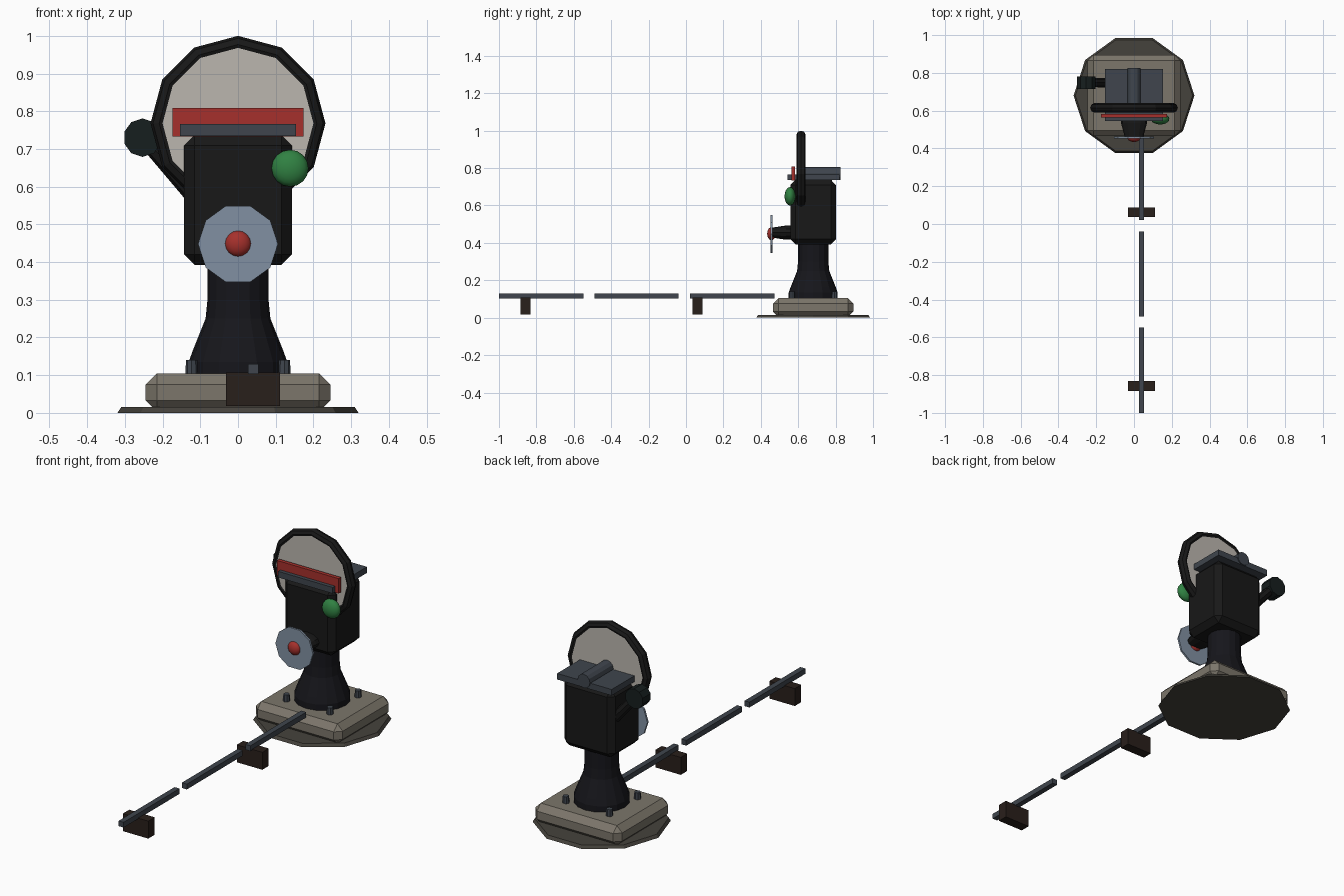
import bpy, bmesh, math
from mathutils import Vector, Matrix

if "Cube" in bpy.data.objects:
    bpy.data.objects.remove(bpy.data.objects["Cube"])

CY = 0.68  # centre line of the stand in y


def mat(name, r, g, b):
    m = bpy.data.materials.new(name)
    m.diffuse_color = (r, g, b, 1)
    m.use_nodes = True
    m.node_tree.nodes["Principled BSDF"].inputs["Base Color"].default_value = m.diffuse_color
    return m


IRON = mat("black_iron", 0.009, 0.009, 0.009)
POST = mat("dark_iron", 0.008, 0.008, 0.011)
STEEL = mat("steel", 0.05, 0.06, 0.075)
STONE = mat("stone", 0.2, 0.18, 0.145)
EARTH = mat("gravel", 0.06, 0.055, 0.045)
WOOD = mat("timber", 0.022, 0.014, 0.011)
WHITE = mat("white_paint", 0.5, 0.47, 0.43)
RED = mat("red_paint", 0.38, 0.03, 0.025)
GREEN = mat("green_glass", 0.03, 0.22, 0.055)
GLASS = mat("blue_glass", 0.22, 0.28, 0.36)
KNOB = mat("grip", 0.008, 0.013, 0.013)


def finish(name, bm, material):
    bmesh.ops.recalc_face_normals(bm, faces=bm.faces[:])
    me = bpy.data.meshes.new(name)
    bm.to_mesh(me)
    bm.free()
    me.materials.append(material)
    ob = bpy.data.objects.new(name, me)
    bpy.context.collection.objects.link(ob)
    return ob


def box(name, lo, hi, material, bevel=0):
    lo, hi = Vector(lo), Vector(hi)
    bm = bmesh.new()
    bmesh.ops.create_cube(bm, size=1, matrix=Matrix.Translation((lo + hi) / 2)
                          @ Matrix.Diagonal((*(hi - lo), 1)))
    if bevel:
        bmesh.ops.bevel(bm, geom=bm.edges[:], offset=bevel, segments=1,
                        affect='EDGES', profile=0.5)
    return finish(name, bm, material)


def rod(name, a, b, r1, r2, sides, material, turn=0, squash=1):
    """Cone or cylinder from a to b; turn spins its polygon."""
    a, b = Vector(a), Vector(b)
    rot = (b - a).to_track_quat('Z', 'Y').to_matrix().to_4x4()
    bm = bmesh.new()
    bmesh.ops.create_cone(bm, cap_ends=True, segments=sides, radius1=r1, radius2=r2,
                          depth=(b - a).length,
                          matrix=rot @ Matrix.Rotation(turn, 4, 'Z'))
    bmesh.ops.scale(bm, vec=(1, 1, squash), verts=bm.verts)
    bmesh.ops.translate(bm, vec=(a + b) / 2, verts=bm.verts)
    return finish(name, bm, material)


def ball(name, centre, radii, material):
    bm = bmesh.new()
    bmesh.ops.create_uvsphere(bm, u_segments=16, v_segments=10, radius=1,
                              matrix=Matrix.Translation(centre)
                              @ Matrix.Diagonal((*radii, 1))
                              @ Matrix.Rotation(math.pi / 2, 4, 'X'))
    ob = finish(name, bm, material)
    ob.data.shade_smooth()
    return ob


def lathe(name, profile, sides, material):
    bm = bmesh.new()
    rings = [[bm.verts.new((r * math.cos(2 * math.pi * i / sides),
                            CY + r * math.sin(2 * math.pi * i / sides), z))
              for i in range(sides)] for r, z in profile]
    for low, up in zip(rings, rings[1:]):
        for i in range(sides):
            j = (i + 1) % sides
            bm.faces.new((low[i], low[j], up[j], up[i]))
    bm.faces.new(rings[0])
    bm.faces.new(rings[-1])
    return finish(name, bm, material)


# Ground pad, stone block and bolts
rod("ground_pad", (0, CY, 0), (0, CY, 0.015), 0.32, 0.31, 10, EARTH, math.pi / 2)
box("stone_base", (-0.245, CY - 0.215, 0.003), (0.245, CY + 0.215, 0.105), STONE, 0.03)
for sx in (-1, 1):
    for sy in (-1, 1):
        x, y = sx * 0.123, CY + sy * 0.113
        rod("base_bolt", (x, y, 0.09), (x, y, 0.14), 0.017, 0.015, 8, STEEL)

# Flared pedestal
lathe("pedestal", [(0.131, 0.1), (0.131, 0.135), (0.12, 0.165), (0.086, 0.25),
                   (0.081, 0.3), (0.081, 0.4)], 16, POST)

# Mechanism housing with top plate and spindle
box("housing", (-0.143, CY - 0.122, 0.392), (0.143, CY + 0.122, 0.737), IRON, 0.028)
box("top_plate", (-0.154, 0.544, 0.735), (0.154, 0.82, 0.766), STEEL)
rod("top_spindle", (0, 0.6, 0.77), (0, 0.825, 0.77), 0.035, 0.035, 12, STEEL)

# Signal disc with rim and red bar
rod("signal_face", (0, 0.594, 0.77), (0, 0.636, 0.77), 0.204, 0.204, 12, WHITE, math.pi / 2)
bm = bmesh.new()
N, M = 12, 8
ring = []
for i in range(N):
    a = 2 * math.pi * i / N
    loop = []
    for k in range(M):
        t = 2 * math.pi * k / M
        r = 0.209 + 0.023 * math.cos(t)
        loop.append(bm.verts.new((r * math.cos(a), 0.615 + 0.025 * math.sin(t),
                                  0.768 + r * math.sin(a))))
    ring.append(loop)
for i in range(N):
    for k in range(M):
        p, q, l = ring[i], ring[(i + 1) % N], (k + 1) % M
        bm.faces.new((p[k], q[k], q[l], p[l]))
finish("signal_rim", bm, IRON)
box("signal_bar", (-0.174, 0.563, 0.733), (0.174, 0.582, 0.809), RED)

# Lamp snout, lens and coloured glasses
rod("lamp_snout", (0, 0.57, 0.455), (0, 0.535, 0.455), 0.069, 0.069, 12, IRON, 0, 0.55)
rod("lamp_snout_tip", (0, 0.535, 0.455), (0, 0.458, 0.455), 0.069, 0.048, 12, IRON, 0, 0.55)
rod("lens_disc", (0, 0.463, 0.448), (0, 0.453, 0.448), 0.106, 0.106, 10, GLASS, math.pi / 2)
ball("red_lens", (0, 0.457, 0.449), (0.035, 0.023, 0.035), RED)
ball("green_lens", (0.138, 0.556, 0.649), (0.049, 0.029, 0.049), GREEN)

# Counterweight lever
rod("lever_arm", (-0.12, 0.748, 0.585), (-0.245, 0.748, 0.725), 0.027, 0.022, 8, IRON)
rod("lever_weight", (-0.253, 0.716, 0.73), (-0.253, 0.78, 0.73), 0.051, 0.051, 10, KNOB)

# Pull rods along the track and their timber supports
for y in (-1.0, -0.49, 0.022):
    box("pull_rod", (0.026, y, 0.103), (0.054, y + 0.451, 0.13), STEEL)
for y in (-0.858, 0.062):
    box("rod_support", (-0.032, y - 0.026, 0.018), (0.112, y + 0.026, 0.107), WOOD)
